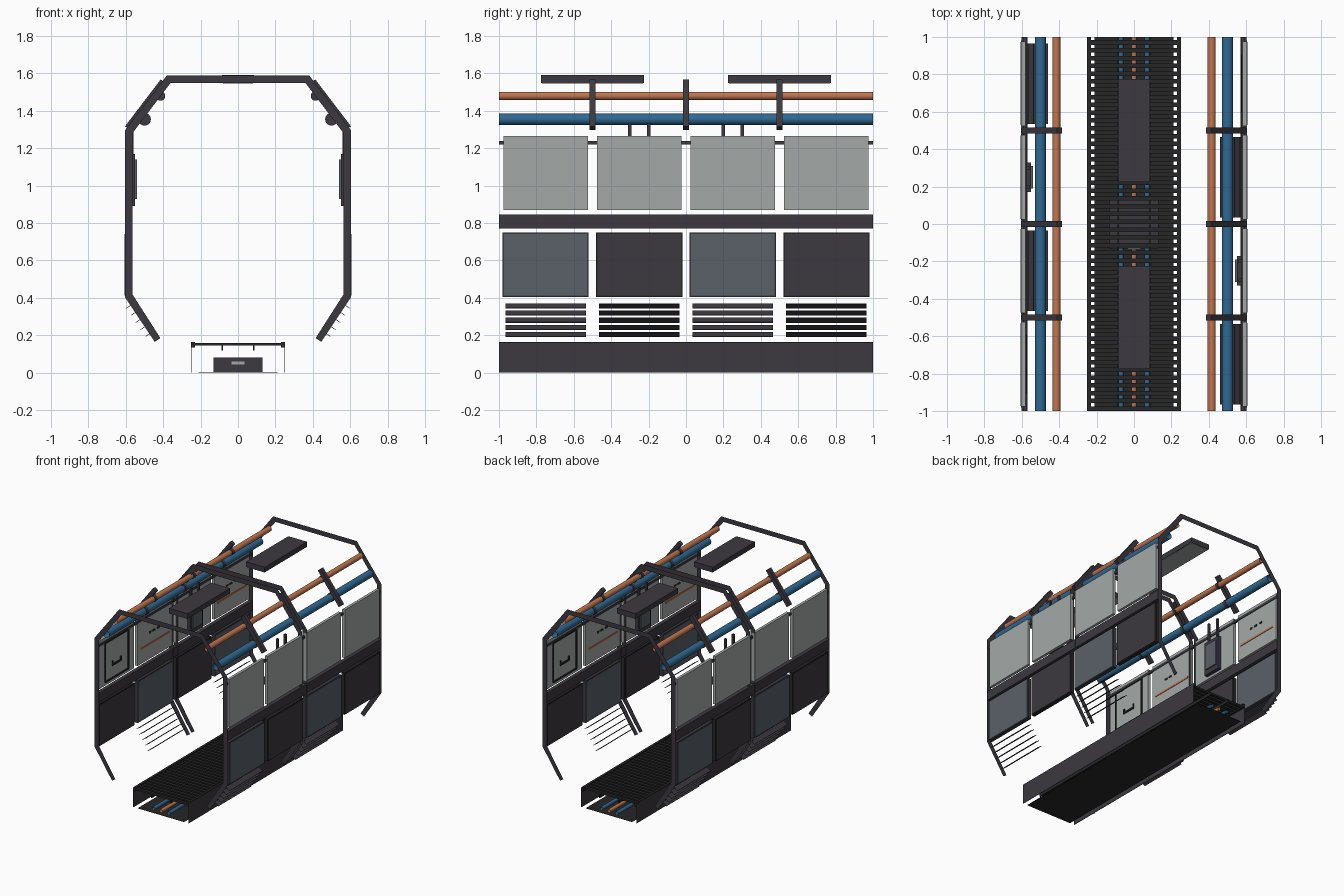
import bpy, bmesh, math
from mathutils import Vector, Matrix

if "Cube" in bpy.data.objects:
    bpy.data.objects.remove(bpy.data.objects["Cube"], do_unlink=True)


def material(name, rgb):
    m = bpy.data.materials.new(name)
    m.use_nodes = True
    m.diffuse_color = (*rgb, 1)
    m.node_tree.nodes["Principled BSDF"].inputs["Base Color"].default_value = (*rgb, 1)
    return m


FRAME = material("dark frame", (0.045, 0.041, 0.05))
GRATE = material("black grating", (0.02, 0.02, 0.021))
LIGHT = material("light grey panel", (0.37, 0.4, 0.39))
SLATE = material("slate panel", (0.1, 0.12, 0.14))
BLUE = material("blue pipe", (0.03, 0.14, 0.29))
COPPER = material("copper pipe", (0.53, 0.18, 0.08))


def finish(name, bm, mat):
    mesh = bpy.data.meshes.new(name)
    bm.to_mesh(mesh)
    bm.free()
    mesh.materials.append(mat)
    ob = bpy.data.objects.new(name, mesh)
    bpy.context.collection.objects.link(ob)
    return ob


def add_box(bm, lo, hi, turn=None):
    lo, hi = Vector(lo), Vector(hi)
    mat = Matrix.Translation((lo + hi) / 2)
    if turn is not None:
        mat = mat @ turn
    bmesh.ops.create_cube(bm, size=1, matrix=mat @ Matrix.Diagonal((*(hi - lo), 1)))


def box(name, mat, *spans):
    bm = bmesh.new()
    for lo, hi in spans:
        add_box(bm, lo, hi)
    return finish(name, bm, mat)


def pipe(name, mat, x, z, r, y0, y1, caps=False):
    bm = bmesh.new()
    place = Matrix.Translation((x, (y0 + y1) / 2, z)) @ Matrix.Rotation(math.pi / 2, 4, "X")
    bmesh.ops.create_cone(bm, cap_ends=caps, segments=20, radius1=r, radius2=r,
                          depth=y1 - y0, matrix=place)
    for f in bm.faces:
        f.smooth = len(f.verts) == 4
    return finish(name, bm, mat)


# Flat octagonal ribs
outer = [(0.445, 0.165), (0.605, 0.405), (0.605, 1.295), (0.38, 1.59)]
inner = [(0.415, 0.185), (0.565, 0.42), (0.565, 1.28), (0.36, 1.55)]


def both_sides(half):
    return half + [(-x, z) for x, z in reversed(half)]


for i, y in enumerate((-1, -0.03, 0.03, 1)):
    bm = bmesh.new()
    a = [bm.verts.new((x, y, z)) for x, z in both_sides(outer)]
    b = [bm.verts.new((x, y, z)) for x, z in both_sides(inner)]
    for k in range(len(a) - 1):
        bm.faces.new((a[k], a[k + 1], b[k + 1], b[k]))
    finish(f"rib_{i + 1}", bm, FRAME)

# Floor channel: bottom sheet and side sheets
box("channel_bottom", GRATE, ((-0.21, -1, 0), (0.21, 1, 0.003)))
for s, side in ((1, "left"), (-1, "right")):
    box(f"channel_wall_{side}", FRAME,
        ((s * 0.25 - 0.002, -1, 0), (s * 0.25 + 0.002, 1, 0.16)))

# Floor grating: slats, edge rails and two bearers
slats = 48
pitch = 2 / slats
box("grating_slats", GRATE, *[((-0.24, -1 + i * pitch, 0.145),
                               (0.24, -1 + (i + 0.58) * pitch, 0.16)) for i in range(slats)])
box("grating_rails", GRATE, *[((s * 0.24 - 0.01, -1, 0.135), (s * 0.24 + 0.01, 1, 0.165))
                              for s in (-1, 1)])
box("grating_bearers", GRATE, *[((s * 0.085 - 0.004, -1, 0.12), (s * 0.085 + 0.004, 1, 0.146))
                                for s in (-1, 1)])

# Underfloor junction box with cables running out of both ends
box("junction_box", FRAME, ((-0.13, -0.13, 0.003), (0.13, 0.13, 0.08)))
for s in (-1, 1):
    box("junction_label", LIGHT, ((-0.035, s * 0.132 - 0.003, 0.045), (0.035, s * 0.132 + 0.003, 0.06)))
    for x, mat in ((-0.07, BLUE), (0, COPPER), (0.07, BLUE)):
        pipe("floor_cable", mat, x, 0.035, 0.014, min(s, s * 0.13), max(s, s * 0.13))

# Ceiling lamps
for y in (-0.5, 0.5):
    box("ceiling_lamp", FRAME, ((-0.085, y - 0.275, 1.55), (0.085, y + 0.275, 1.592)))
    box("lamp_diffuser", LIGHT, ((-0.08, y - 0.27, 1.546), (0.08, y + 0.27, 1.55)))


# One wall, built on +x; the other is the same wall turned half a circle
def build_wall():
    parts = []
    add = parts.append
    add(box("wall_beam", FRAME, ((0.57, -1, 0.77), (0.602, 1, 0.845))))
    add(box("upper_rod", FRAME, ((0.575, -1, 1.22), (0.59, 1, 1.24))))
    add(pipe("blue_pipe", BLUE, 0.5, 1.355, 0.03, -1, 1))
    add(pipe("copper_pipe", COPPER, 0.415, 1.48, 0.022, -1, 1))

    # Sloping brackets and clips that hold the pipes
    slope = Matrix.Rotation(math.atan2(0.225, 0.295), 4, "Y").inverted()
    bm = bmesh.new()
    for y in (-0.5, 0, 0.5):
        add_box(bm, (0.478, y - 0.016, 1.275), (0.512, y + 0.016, 1.59), slope)
        add(pipe("blue_clip", FRAME, 0.5, 1.355, 0.034, y - 0.014, y + 0.014, True))
        add(pipe("copper_clip", FRAME, 0.415, 1.48, 0.026, y - 0.014, y + 0.014, True))
    add(finish("pipe_brackets", bm, FRAME))

    for i in range(4):
        y = -0.75 + i * 0.5
        slate = i % 2 == 0
        add(box("upper_panel", LIGHT, ((0.58, y - 0.225, 0.87), (0.603, y + 0.225, 1.265))))
        # Lower panel with a raised face inside a dark border
        add(box("lower_panel", FRAME if slate else GRATE,
                ((0.575, y - 0.23, 0.405), (0.603, y + 0.23, 0.75))))
        add(box("lower_panel_face", SLATE if slate else FRAME,
                ((0.572, y - 0.222, 0.413), (0.607, y + 0.222, 0.742))))
        if slate:
            # Louvre fins on the sloping skirt
            bm = bmesh.new()
            for k in range(5):
                z = 0.37 - 0.038 * k
                x = 0.425 + (z - 0.165) * 0.667
                pts = [(x, z), (x + 0.036, z - 0.024), (x + 0.035, z - 0.027), (x - 0.001, z - 0.003)]
                ends = [[bm.verts.new((px, y + e, pz)) for px, pz in pts] for e in (-0.215, 0.215)]
                bm.faces.new(ends[0])
                bm.faces.new(ends[1][::-1])
                for j in range(4):
                    n = (j + 1) % 4
                    bm.faces.new((ends[0][j], ends[1][j], ends[1][n], ends[0][n]))
            bmesh.ops.recalc_face_normals(bm, faces=bm.faces)
            add(finish("louvre_fins", bm, FRAME))
            # Painted stripe and small marks on the inner face
            add(box("panel_stripe", COPPER, ((0.576, y - 0.19, 0.985), (0.58, y + 0.19, 1.0))))
            add(box("panel_marks", GRATE, *[((0.576, y + d, 1.08), (0.58, y + d + 0.03, 1.095))
                                            for d in (-0.06, 0, 0.05)]))

    # Wall cabinet with two conduits up to the pipe
    add(box("cabinet", FRAME, ((0.55, -0.33, 0.89), (0.58, -0.17, 1.17))))
    add(box("cabinet_door", SLATE, ((0.541, -0.31, 0.93), (0.55, -0.19, 1.14))))
    add(box("cabinet_conduits", FRAME, *[((0.56, y - 0.009, 1.16), (0.578, y + 0.009, 1.335))
                                         for y in (-0.3, -0.2)]))

    # Outlined hatch with a handle
    bars = [((0.572, y - 0.006, 0.9), (0.58, y + 0.006, 1.22)) for y in (0.6, 0.9)]
    bars += [((0.572, 0.6, z - 0.006), (0.58, 0.9, z + 0.006)) for z in (0.9, 1.22)]
    bars += [((0.572, 0.69, 1.0), (0.58, 0.81, 1.015))]
    bars += [((0.572, y, 1.0), (0.58, y + 0.012, 1.04)) for y in (0.69, 0.798)]
    add(box("hatch_outline", GRATE, *bars))
    return parts


for side, angle in (("left", 0), ("right", math.pi)):
    for ob in build_wall():
        ob.name = f"{side}_{ob.name.split('.')[0]}"
        ob.data.transform(Matrix.Rotation(angle, 4, "Z"))
